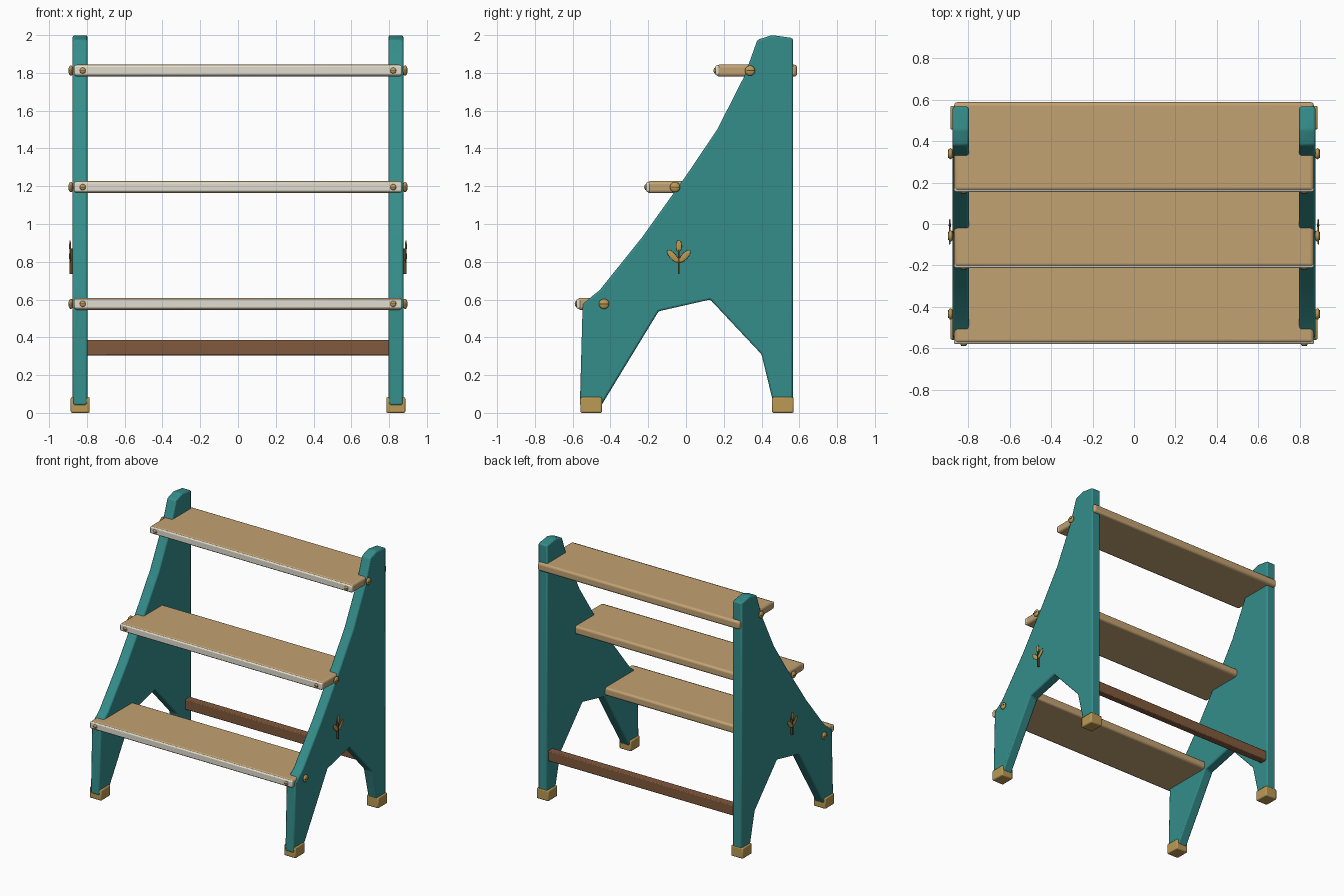
import bpy, bmesh, math
from mathutils import Matrix, Vector

if "Cube" in bpy.data.objects:
    bpy.data.objects.remove(bpy.data.objects["Cube"])


def material(name, rgb):
    m = bpy.data.materials.new(name)
    m.diffuse_color = (*rgb, 1)
    m.use_nodes = True
    m.node_tree.nodes["Principled BSDF"].inputs["Base Color"].default_value = m.diffuse_color
    return m


TEAL = material("teal_paint", (0.035, 0.27, 0.26))
OAK = material("light_wood", (0.54, 0.36, 0.17))
BROWN = material("dark_wood", (0.22, 0.10, 0.045))
CREAM = material("cream", (0.75, 0.72, 0.62))
BRASS = material("brass", (0.50, 0.32, 0.09))
DARK = material("slot_dark", (0.10, 0.06, 0.02))


def finish(bm, name, mat, bevel=0, segments=2):
    bmesh.ops.recalc_face_normals(bm, faces=bm.faces)
    me = bpy.data.meshes.new(name)
    bm.to_mesh(me)
    bm.free()
    ob = bpy.data.objects.new(name, me)
    bpy.context.collection.objects.link(ob)
    me.materials.append(mat)
    if bevel:
        mod = ob.modifiers.new("bevel", 'BEVEL')
        mod.width, mod.segments = bevel, segments
        mod.limit_method, mod.angle_limit = 'ANGLE', math.radians(25)
    bpy.ops.object.select_all(action='DESELECT')
    ob.select_set(True)
    bpy.context.view_layer.objects.active = ob
    bpy.ops.object.shade_smooth_by_angle(angle=math.radians(30))
    return ob


def box(name, mat, x, y, z, bevel=0, segments=2):
    bm = bmesh.new()
    size = [b - a for a, b in (x, y, z)]
    mid = [(a + b) / 2 for a, b in (x, y, z)]
    bmesh.ops.create_cube(bm, size=1, matrix=Matrix.Translation(mid) @ Matrix.Diagonal((*size, 1)))
    return finish(bm, name, mat, bevel, segments)


def ellipsoid(name, mat, centre, radii, tilt=0):
    bm = bmesh.new()
    bmesh.ops.create_uvsphere(bm, u_segments=20, v_segments=10, radius=1,
                              matrix=Matrix.Translation(centre) @ Matrix.Rotation(tilt, 4, 'X')
                              @ Matrix.Diagonal((*radii, 1)))
    return finish(bm, name, mat)


def side_span(s, a, b):
    return tuple(sorted((s * a, s * b)))


# side panel outline (y, z)
PROFILE = [(-0.562, 0.04), (-0.547, 0.577), (-0.457, 0.65), (-0.232, 0.93), (0.0, 1.255),
           (0.165, 1.5), (0.31, 1.785), (0.378, 1.975), (0.455, 2.0), (0.566, 1.984),
           (0.566, 0.04), (0.465, 0.04), (0.40, 0.31), (0.128, 0.6), (-0.145, 0.538), (-0.448, 0.04)]

# tread levels: nosing front y, centre z, side bolt y
TREADS = [("lower", -0.58, 0.577, -0.434), ("middle", -0.212, 1.195, -0.058), ("upper", 0.155, 1.812, 0.339)]

for s, side in ((1, "right"), (-1, "left")):
    # side panel
    bm = bmesh.new()
    face = bm.faces.new([bm.verts.new((s * 0.797, y, z)) for y, z in PROFILE])
    ext = bmesh.ops.extrude_face_region(bm, geom=[face])
    bmesh.ops.translate(bm, vec=Vector((s * 0.078, 0, 0)),
                        verts=[v for v in ext["geom"] if isinstance(v, bmesh.types.BMVert)])
    finish(bm, f"{side}_side_panel", TEAL, 0.01)

    # foot caps
    for end, y0, y1 in (("front", -0.559, -0.445), ("back", 0.455, 0.57)):
        box(f"{side}_{end}_foot_cap", BRASS, side_span(s, 0.785, 0.886), (y0, y1), (0, 0.083), 0.008)

    # bolts and nosing screws, each with a slot
    for level, front, z, by in TREADS:
        ellipsoid(f"{level}_{side}_bolt", BRASS, (s * 0.885, by, z), (0.013, 0.027, 0.027))
        box(f"{level}_{side}_bolt_slot", DARK, side_span(s, 0.89, 0.8985), (by - 0.02, by + 0.02), (z - 0.002, z + 0.002))
        ellipsoid(f"{level}_{side}_nosing_screw", BRASS, (s * 0.822, front, z), (0.016, 0.009, 0.016))
        box(f"{level}_{side}_screw_slot", DARK, side_span(s, 0.81, 0.834), (front - 0.0092, front), (z - 0.0015, z + 0.0015))

    # sprout ornament
    ex = s * 0.889
    box(f"{side}_sprout_stem", DARK, side_span(s, 0.872, 0.893), (-0.042, -0.034), (0.735, 0.87))
    ellipsoid(f"{side}_sprout_bud", BRASS, (ex, -0.038, 0.883), (0.005, 0.016, 0.031))
    for d, which in ((1, "rear"), (-1, "front")):
        ellipsoid(f"{side}_sprout_{which}_leaf", BRASS, (ex, -0.038 + d * 0.032, 0.83),
                  (0.005, 0.017, 0.042), tilt=-d * math.radians(42))

# treads with cream nosing
for level, front, z, by in TREADS:
    box(f"{level}_tread", OAK, (-0.868, 0.868), (front + 0.006, front + 0.433), (z - 0.032, z + 0.032), 0.016, 3)
    box(f"{level}_nosing", CREAM, (-0.868, 0.868), (front, front + 0.024), (z - 0.025, z + 0.027), 0.008)

# back stretcher rail
box("back_rail", BROWN, (-0.81, 0.81), (0.495, 0.552), (0.305, 0.385), 0.006)
